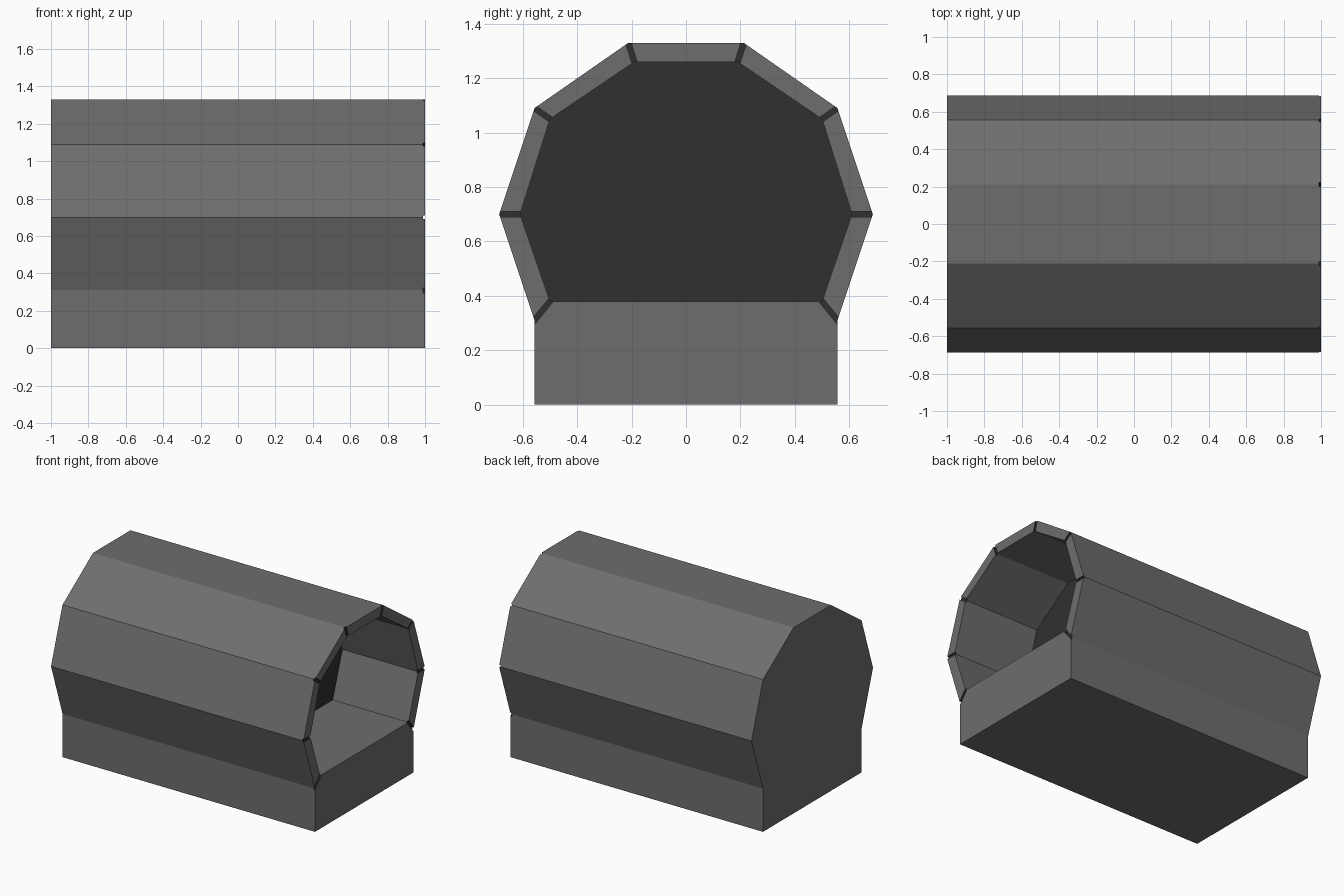
import bpy, bmesh, math
from mathutils import Vector

if "Cube" in bpy.data.objects:
    bpy.data.objects.remove(bpy.data.objects["Cube"])

# right-hand half profiles (y, z), bottom to top
OUTER = [(0.557, 0.31), (0.687, 0.70), (0.557, 1.09), (0.212, 1.33)]
INNER = [(0.50, 0.38), (0.61, 0.70), (0.50, 1.05), (0.19, 1.26)]
WALL_X, GROOVE, DEPTH = 0.4, 0.02, 0.01


def material(name, v):
    m = bpy.data.materials.new(name)
    m.diffuse_color = (v, v, v, 1)
    m.use_nodes = True
    m.node_tree.nodes["Principled BSDF"].inputs["Base Color"].default_value = m.diffuse_color
    return m


MATS = [material("grey", 0.155), material("dark_grey", 0.03)]


def mirrored(half):
    return half + [(-y, z) for y, z in reversed(half)]


def prism(bm, pts, x0, x1, dark=""):
    """Extrude a y-z polygon along x; dark = 'start' darkens the x0 cap, 'all' every face."""
    a = [bm.verts.new((x0, y, z)) for y, z in pts]
    b = [bm.verts.new((x1, y, z)) for y, z in pts]
    n = len(pts)
    faces = [bm.faces.new(a[::-1]), bm.faces.new(b)]
    for i in range(n):
        j = (i + 1) % n
        faces.append(bm.faces.new((a[i], a[j], b[j], b[i])))
    for k, f in enumerate(faces):
        f.material_index = int(dark == "all" or (dark == "start" and k == 0))


def make(name, bm):
    bmesh.ops.recalc_face_normals(bm, faces=bm.faces)
    me = bpy.data.meshes.new(name)
    bm.to_mesh(me)
    bm.free()
    for m in MATS:
        me.materials.append(m)
    ob = bpy.data.objects.new(name, me)
    bpy.context.collection.objects.link(ob)
    return ob


# solid tunnel body standing on its base
bm = bmesh.new()
prism(bm, mirrored([(0.557, 0.0)] + OUTER), -1, 1)
body = make("tunnel_body", bm)

# recess ending at a dark inner wall
bm = bmesh.new()
prism(bm, mirrored(INNER), WALL_X, 1.1, "start")
recess = make("recess_cutter", bm)

# small joint grooves between the rim panels
bm = bmesh.new()
for o, i in zip(mirrored(OUTER), mirrored(INNER)):
    o, i = Vector(o), Vector(i)
    d = (o - i).normalized()
    side = Vector((-d.y, d.x)) * GROOVE / 2
    o, i = o + d * 0.02, i - d * 0.01
    prism(bm, [o + side, i + side, i - side, o - side], 1 - DEPTH, 1.05, "all")
grooves = make("groove_cutter", bm)

for cutter in (recess, grooves):
    mod = body.modifiers.new("cut", "BOOLEAN")
    mod.operation = "DIFFERENCE"
    mod.solver = "EXACT"
    mod.object = cutter
    cutter.hide_render = True
    bpy.context.view_layer.objects.active = body
    bpy.ops.object.modifier_apply(modifier=mod.name)
    bpy.data.objects.remove(cutter)
